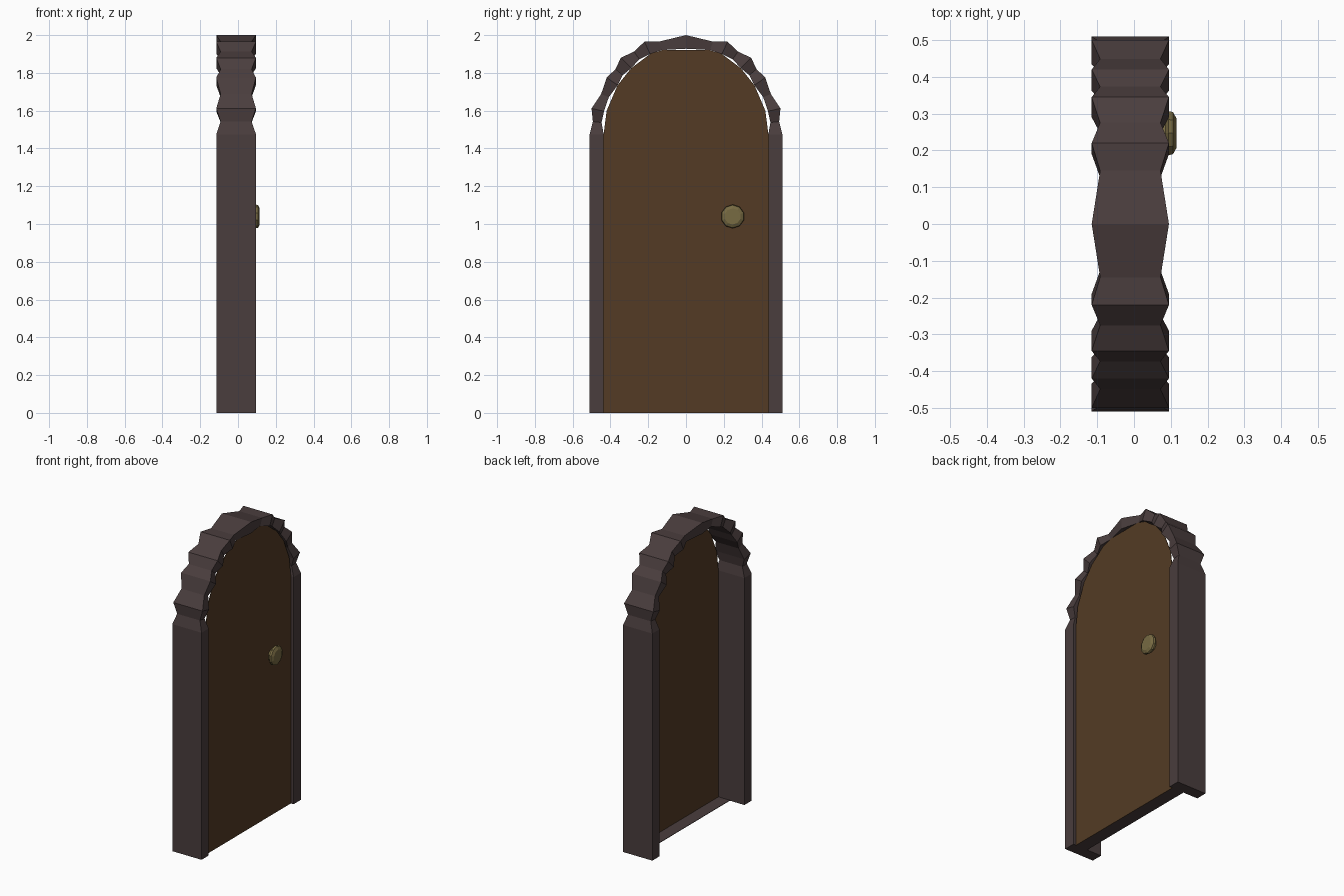
import bpy, bmesh, math
from mathutils import Vector

if "Cube" in bpy.data.objects:
    bpy.data.objects.remove(bpy.data.objects["Cube"])

XB, XF, XD = -0.115, 0.095, 0.075   # frame back, frame front, door plane


def material(name, rgb):
    m = bpy.data.materials.new(name)
    m.diffuse_color = (*rgb, 1)
    m.use_nodes = True
    m.node_tree.nodes["Principled BSDF"].inputs["Base Color"].default_value = m.diffuse_color
    return m


stone = material("dark stone", (0.068, 0.047, 0.047))
wood = material("brown wood", (0.087, 0.044, 0.018))
brass = material("dull brass", (0.185, 0.145, 0.055))


def finish(bm, name, mat):
    bmesh.ops.recalc_face_normals(bm, faces=bm.faces)
    me = bpy.data.meshes.new(name)
    bm.to_mesh(me)
    bm.free()
    me.materials.append(mat)
    ob = bpy.data.objects.new(name, me)
    bpy.context.collection.objects.link(ob)
    return ob


def loft(name, rings, mat):
    """Skin a list of closed vertex rings and cap both ends."""
    bm = bmesh.new()
    vs = [[bm.verts.new(p) for p in r] for r in rings]
    for a, b in zip(vs, vs[1:]):
        n = len(a)
        for i in range(n):
            bm.faces.new((a[i], a[(i + 1) % n], b[(i + 1) % n], b[i]))
    bm.faces.new(vs[0])
    bm.faces.new(vs[-1])
    return finish(bm, name, mat)


# Arch stations (y, z) at the full sections of each stone
outer = [(0.51, 1.475), (0.50, 1.612), (0.42, 1.775), (0.345, 1.88), (0.22, 1.965), (0, 2.0)]
inner = [(0.436, 1.475), (0.434, 1.597), (0.362, 1.735), (0.29, 1.825), (0.19, 1.90), (0, 1.928)]


def section(o, i, inset=0.0):
    return [(XB + inset, *o), (XF - inset, *o), (XF - inset, *i), (XB + inset, *i)]


# Frame: jamb, then alternating full sections and pinched waists up to the crown
half = [section((0.51, 0), (0.436, 0))]
for k in range(6):
    half.append(section(outer[k], inner[k]))
    if k < 5:
        t = 0.68 if k == 4 else 0.5
        s = 0.36 if k == 4 else 0.5
        mo = Vector(outer[k]).lerp(Vector(outer[k + 1]), 1 - t)
        mi = Vector(inner[k]).lerp(Vector(inner[k + 1]), s)
        d = (mo - mi).normalized()
        half.append(section(mo - d * 0.012, mi + d * 0.012, 0.023))
mirrored = [[(x, -y, z) for x, y, z in r] for r in half[-2::-1]]
loft("door_frame", half + mirrored, stone)

# Door panel: thin arched plate
edge = [(0.436, 0.0), (0.436, 1.475), (0.42, 1.6), (0.362, 1.735),
        (0.29, 1.825), (0.19, 1.90), (0.12, 1.922)]
outline = edge + [(-y, z) for y, z in reversed(edge)]
loft("door_panel", [[(x, y, z) for y, z in outline] for x in (XD - 0.003, XD)], wood)

# Threshold strip behind the door
loft("threshold", [[(x, y, z) for x, z in ((-0.01, 0), (XD - 0.003, 0), (XD - 0.003, 0.003), (-0.01, 0.003))]
                   for y in (-0.436, 0.436)], stone)

# Door knob: turned profile (x, radius)
profile = [(XD, 0.045), (0.086, 0.046), (0.094, 0.063), (0.106, 0.060), (0.115, 0.043)]
N = 10
loft("door_knob", [[(x, 0.247 + r * math.cos(2 * math.pi * (j + 0.5) / N),
                     1.04 + r * math.sin(2 * math.pi * (j + 0.5) / N)) for j in range(N)]
                   for x, r in profile], brass)
